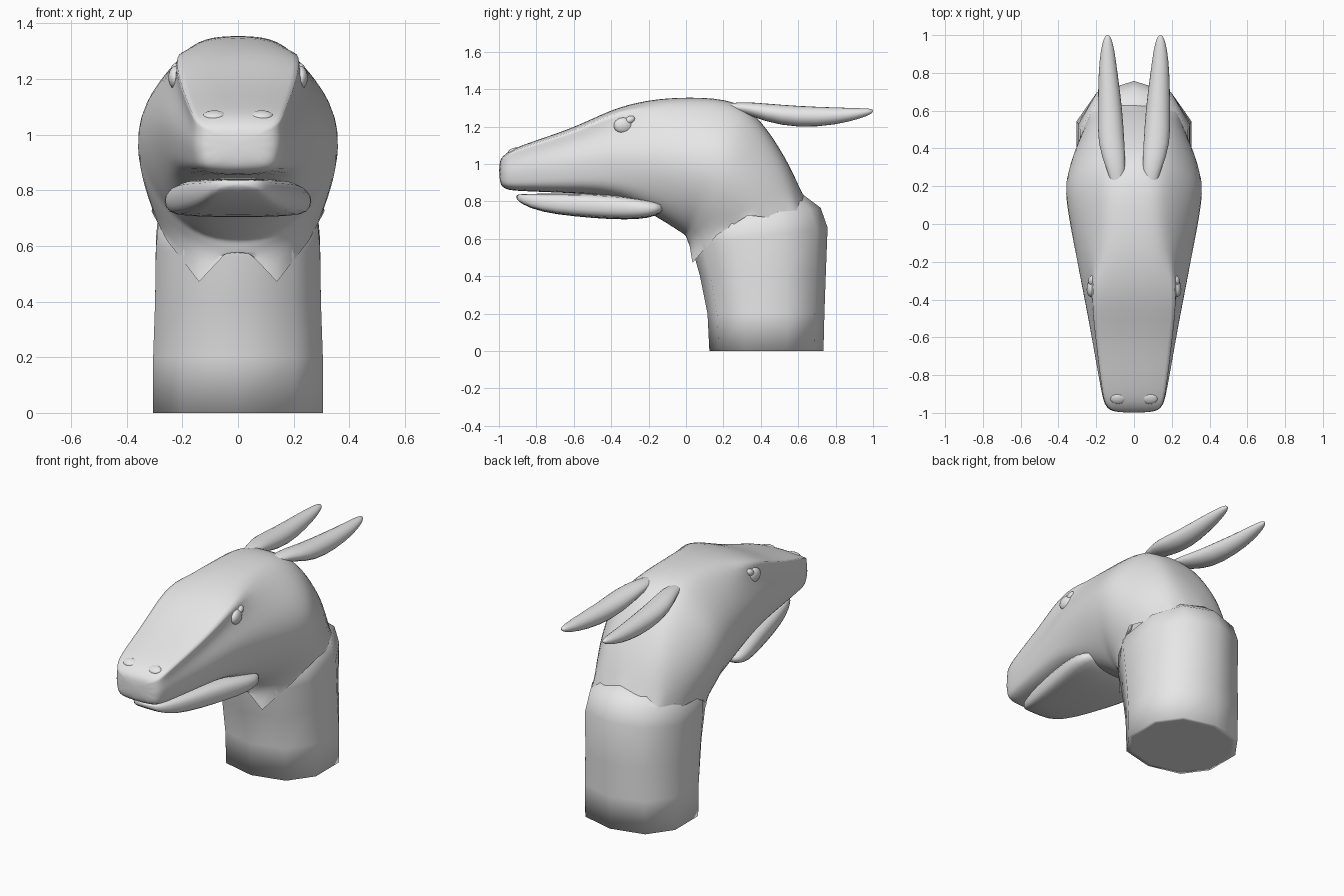
import bpy, bmesh, math
from mathutils import Vector

cube = bpy.data.objects.get("Cube")
if cube:
    bpy.data.objects.remove(cube, do_unlink=True)

grey = bpy.data.materials.new("plain_grey")
grey.use_nodes = True
grey.diffuse_color = (0.8, 0.8, 0.8, 1)
grey.node_tree.nodes["Principled BSDF"].inputs["Base Color"].default_value = (0.8, 0.8, 0.8, 1)


def loft(name, rings, levels=0, cap_end=True, crease=None):
    """Skin a list of equal rings; crease(ring_a, col_a, ring_b, col_b) gives edge sharpness."""
    bm = bmesh.new()
    sharp = bm.edges.layers.float.new("crease_edge")
    corner = bm.verts.layers.float.new("crease_vert")
    n = len(rings[0])
    rows = [[bm.verts.new(p) for p in ring] for ring in rings]
    for a, b in zip(rows, rows[1:]):
        for i in range(n):
            j = (i + 1) % n
            bm.faces.new((a[i], a[j], b[j], b[i]))
    bm.faces.new(rows[0])
    if cap_end:
        bm.faces.new(rows[-1])
    else:
        # Keep the corners of an open, ragged rim pointed
        for v in rows[-1]:
            v[corner] = 1.0
    bm.verts.index_update()
    if crease:
        for e in bm.edges:
            a, b = e.verts[0].index, e.verts[1].index
            e[sharp] = crease(a // n, a % n, b // n, b % n)
    bmesh.ops.recalc_face_normals(bm, faces=bm.faces)
    mesh = bpy.data.meshes.new(name)
    bm.to_mesh(mesh)
    bm.free()
    mesh.materials.append(grey)
    mesh.shade_smooth()
    obj = bpy.data.objects.new(name, mesh)
    bpy.context.collection.objects.link(obj)
    if levels:
        sub = obj.modifiers.new("Smooth", "SUBSURF")
        sub.levels = sub.render_levels = levels


def rounded(value, power):
    return math.copysign(abs(value) ** power, value)


def oval(center, rx, rz, sides=12, power=1.0):
    """Upright oval ring facing y; a power below 1 makes it boxier."""
    angles = [math.tau * i / sides for i in range(sides)]
    return [Vector(center) + Vector((rounded(math.cos(a), power) * rx, 0,
                                     rounded(math.sin(a), power) * rz)) for a in angles]


def head_ring(yt, zt, yb, zb, wt, wm, wb, pinch, zigzag=None):
    """Symmetric skull section from a top point to a bottom point; pinch hollows it under the brow."""
    half = [(0, 1), (wt * .55, .995), (wt, .95), (wt * .35 + wm * .65 - pinch, .75), (wm * 1.02, .52),
            (wb * .3 + wm * .7, .25), (wb, .04), (0, 0)]
    top, low = Vector((0, yt, zt)), Vector((0, yb, zb))
    pts = []
    for i, (x, t) in enumerate(half):
        p = low.lerp(top, t)
        p.x = x
        if zigzag:
            p.z += zigzag[i]
        pts.append(p)
    return pts + [Vector((-p.x, p.y, p.z)) for p in pts[-2:0:-1]]


# Skull and muzzle, bending round into a ragged collar over the neck
sections = [
    (-1.0, 1.02, -1.0, .89, .095, .11, .10, 0),
    (-.97, 1.05, -.965, .86, .145, .15, .13, 0),
    (-.92, 1.09, -.9, .852, .168, .17, .15, .005),
    (-.6, 1.19, -.6, .84, .205, .225, .195, .02),
    (-.4, 1.295, -.4, .825, .23, .265, .225, .035),
    (-.2, 1.345, -.2, .74, .20, .31, .21, .02),
    (0, 1.36, -.02, .62, .17, .35, .17, -.01),
    (.29, 1.348, -.005, .61, .18, .375, .16, -.025),
    (.43, 1.2, .0, .59, .20, .37, .15, -.02),
    (.56, .99, .005, .57, .22, .335, .14, -.02),
]
rings = [head_ring(*s) for s in sections]
rings.append(head_ring(.63, .83, .01, .55, .23, .305, .14, 0,
                       (0, -.04, -.09, -.05, .03, 0, -.09, .07)))
last = len(rings) - 1


def head_crease(ra, ca, rb, cb):
    if ra == rb == last:
        return 1.0
    if ca == cb and ca in (2, 12) and max(ra, rb) <= 5:
        return 0.75
    return 0.0


loft("head", rings, 2, False, head_crease)

# Lower jaw: y, top, bottom, half width
jaw = [(-.91, .835, .815, .06), (-.88, .84, .785, .10), (-.78, .842, .742, .145),
       (-.6, .845, .718, .195), (-.4, .84, .702, .24), (-.25, .82, .702, .272),
       (-.16, .80, .72, .268), (-.11, .785, .755, .23)]
loft("lower_jaw", [oval((0, y, (t + b) / 2), w, (t - b) / 2, 12, .4) for y, t, b, w in jaw], 1)

# Faceted neck: front y, front z, back y, back z, half width (first ring borders the base)
neck = [(.155, 0, .705, 0, .275), (.125, 0, .735, 0, .305), (.115, .2, .74, .2, .305),
        (.075, .4, .747, .4, .298), (.03, .56, .757, .66, .295), (.02, .66, .72, .765, .285),
        (.08, .70, .62, .84, .21)]
neck_rings = []
for yf, zf, yb, zb, w in neck:
    ring = []
    for i in range(10):
        a = math.tau * i / 10
        t = (1 - rounded(math.cos(a), .85)) / 2
        x = w * rounded(math.sin(a) / math.sin(math.tau * .2), .85)
        ring.append(Vector((x, yf + (yb - yf) * t, zf + (zb - zf) * t)))
    neck_rings.append(ring)
loft("neck", neck_rings)


def ball(name, loc, scale, rot=(0, 0, 0)):
    bpy.ops.mesh.primitive_uv_sphere_add(segments=16, ring_count=10, radius=1, location=loc, rotation=rot)
    obj = bpy.context.object
    obj.name = name
    obj.scale = scale
    obj.data.materials.append(grey)
    obj.data.shade_smooth()


# Horns: x, y, z, half width, half height
horn = [(.085, .17, 1.305, .025, .015), (.095, .3, 1.305, .055, .03), (.122, .42, 1.275, .076, .052),
        (.126, .6, 1.25, .07, .063), (.138, .8, 1.255, .054, .05),
        (.14, .93, 1.27, .038, .03), (.14, .985, 1.28, .02, .017), (.14, 1.0, 1.283, .008, .007)]

for side, s in (("left", 1), ("right", -1)):
    loft(side + "_horn", [oval((s * x, y, z), rx, rz, 10) for x, y, z, rx, rz in horn], 1)
    # Eye with a small lid hooked over its rear corner
    ball(side + "_eye", (s * .222, -.335, 1.205), (.028, .052, .043), (0, 0, s * .15))
    ball(side + "_eyelid", (s * .222, -.30, 1.235), (.02, .03, .02), (.5, 0, s * .15))
    # Nostril bump
    ball(side + "_nostril", (s * .085, -.925, 1.07), (.04, .03, .014), (.4, 0, 0))
